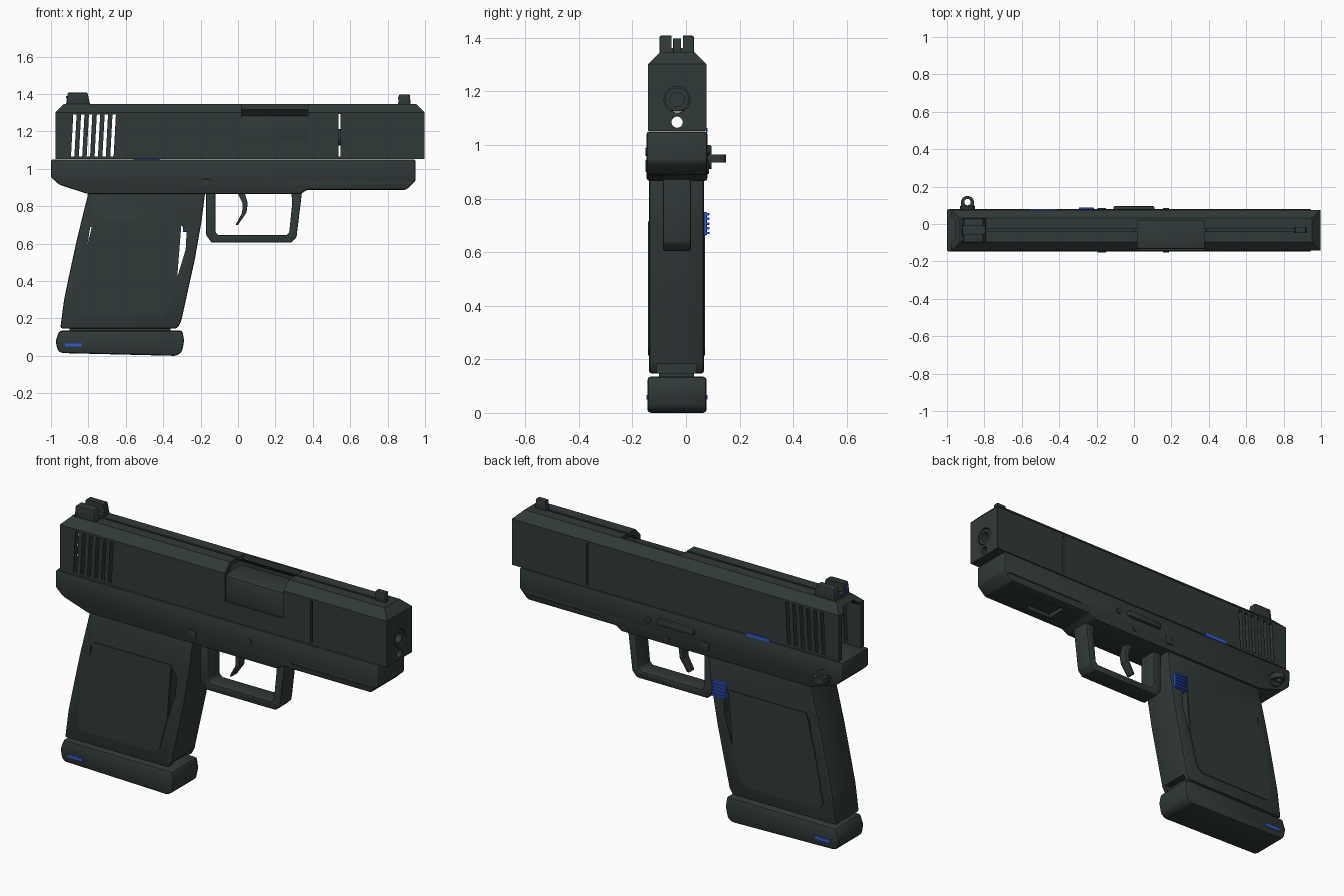
import bpy, bmesh, math
from mathutils import Matrix, Vector

cube = bpy.data.objects.get("Cube")
if cube:
    bpy.data.objects.remove(cube, do_unlink=True)

MID = -0.033  # centre plane of the body across y


def material(name, rgb):
    m = bpy.data.materials.new(name)
    m.use_nodes = True
    m.diffuse_color = (*rgb, 1)
    m.node_tree.nodes["Principled BSDF"].inputs["Base Color"].default_value = (*rgb, 1)
    return m


DARK = material("dark_grey_green", (0.03, 0.041, 0.04))
BLUE = material("blue", (0.03, 0.1, 0.62))


def finish(name, bm, mat):
    bmesh.ops.recalc_face_normals(bm, faces=bm.faces)
    mesh = bpy.data.meshes.new(name)
    bm.to_mesh(mesh)
    bm.free()
    mesh.materials.append(mat)
    ob = bpy.data.objects.new(name, mesh)
    bpy.context.collection.objects.link(ob)
    return ob


def prism(name, pts, y0, y1, bevel=0, mat=DARK, segments=2):
    """Side outline in x, z extruded across y."""
    bm = bmesh.new()
    face = bm.faces.new([bm.verts.new((x, y0, z)) for x, z in pts])
    out = bmesh.ops.extrude_face_region(bm, geom=[face])
    moved = [v for v in out["geom"] if isinstance(v, bmesh.types.BMVert)]
    bmesh.ops.translate(bm, verts=moved, vec=(0, y1 - y0, 0))
    bmesh.ops.recalc_face_normals(bm, faces=bm.faces)
    if bevel:
        bmesh.ops.bevel(bm, geom=bm.edges[:], offset=bevel, segments=segments,
                        profile=0.5, affect='EDGES', clamp_overlap=True)
    return finish(name, bm, mat)


def box(name, x, y, z, bevel=0, mat=DARK):
    pts = [(x[0], z[0]), (x[1], z[0]), (x[1], z[1]), (x[0], z[1])]
    return prism(name, pts, y[0], y[1], bevel, mat)


def chamfer_box(name, x, y, z, size):
    """Box with only its upper edges chamfered."""
    ob = box(name, x, y, z)
    bm = bmesh.new()
    bm.from_mesh(ob.data)
    top = [e for e in bm.edges if all(v.co.z > z[1] - 0.001 for v in e.verts)]
    bmesh.ops.bevel(bm, geom=top, offset=size, segments=1, affect='EDGES')
    bm.to_mesh(ob.data)
    bm.free()
    return ob


def rod(name, start, end, r, sides=24):
    a, b = Vector(start), Vector(end)
    bm = bmesh.new()
    bmesh.ops.create_cone(bm, cap_ends=True, segments=sides, radius1=r, radius2=r, depth=(b - a).length)
    turn = (b - a).to_track_quat('Z', 'Y').to_matrix().to_4x4()
    bmesh.ops.transform(bm, matrix=Matrix.Translation((a + b) / 2) @ turn, verts=bm.verts)
    return finish(name, bm, DARK)


def cut(ob, *cutters):
    for c in cutters:
        mod = ob.modifiers.new("cut", 'BOOLEAN')
        mod.operation = 'DIFFERENCE'
        mod.solver = 'EXACT'
        mod.object = c
        bpy.context.view_layer.objects.active = ob
        bpy.ops.object.modifier_apply(modifier=mod.name)
        bpy.data.objects.remove(c, do_unlink=True)


# Slide: hollow shell, open at the rear
slide = chamfer_box("slide", (-0.975, 0.997), (-0.142, 0.076), (1.052, 1.347), 0.045)
cut(slide, chamfer_box("cavity", (-1.1, 0.93), (-0.116, 0.05), (1.0, 1.322), 0.036))
for i in range(6):
    x = -0.893 + i * 0.042
    cut(slide, prism("slot", [(x, 1.065), (x + 0.018, 1.065), (x + 0.03, 1.29), (x + 0.012, 1.29)], -0.3, 0.3))
cut(slide,
    box("side_slit", (0.537, 0.548), (-0.3, 0.3), (1.065, 1.292)),
    box("top_slit", (-0.79, 0.86), (MID - 0.006, MID + 0.006), (1.3, 1.4)),
    box("port", (0.02, 0.375), (-0.3, 0.02), (1.15, 1.4)),
    rod("muzzle_hole", (0.8, MID, 1.17), (1.1, MID, 1.17), 0.049),
    rod("guide_hole", (0.8, MID, 1.085), (1.1, MID, 1.085), 0.021))

# Barrel and chamber block
barrel = rod("barrel", (0.3, MID, 1.17), (0.992, MID, 1.17), 0.044)
cut(barrel, rod("bore", (0.45, MID, 1.17), (1.1, MID, 1.17), 0.027))
box("chamber", (0.0, 0.39), (-0.134, 0.03), (1.125, 1.285), 0.012)

# Sights
rear = prism("rear_sight", [(-0.92, 1.34), (-0.91, 1.408), (-0.805, 1.408), (-0.79, 1.34)], -0.099, 0.029, 0.006)
cut(rear, box("notch", (-1, -0.7), (MID - 0.021, MID + 0.021), (1.362, 1.5)))
prism("front_sight", [(0.855, 1.34), (0.862, 1.398), (0.918, 1.398), (0.924, 1.34)], MID - 0.015, MID + 0.015, 0.004)
for y in (-0.078, 0.01):
    box("rear_sight_dot", (-0.919, -0.905), (y - 0.007, y + 0.007), (1.375, 1.39), 0, BLUE)
box("front_sight_dot", (0.856, 0.866), (MID - 0.006, MID + 0.006), (1.374, 1.388), 0, BLUE)

# Frame with rail grooves and an underside recess
frame = prism("frame", [(-1, 1.05), (-1, 0.955), (-0.955, 0.915), (-0.805, 0.866), (0.335, 0.866),
                        (0.37, 0.888), (0.9, 0.888), (0.95, 0.936), (0.95, 1.05)], -0.147, 0.08, 0.01)
for y in (-0.15, 0.075):
    cut(frame, box("groove", (0.43, 0.92), (y, y + 0.008), (0.918, 0.932)))
cut(frame, box("recess", (0.5, 0.66), (MID - 0.06, MID + 0.06), (0.8, 0.91)))

# Pins, square catches and slide lock
for y0, y1 in ((-0.152, -0.14), (0.073, 0.086)):
    rod("upper_pin", (0.17, y0, 0.975), (0.17, y1, 0.975), 0.016, 16)
    box("square_catch", (-0.195, -0.15), (y0, y1), (0.9, 0.945), 0.003)
rod("small_pin", (0.06, 0.07, 0.905), (0.06, 0.085, 0.905), 0.013, 16)
box("slide_lock", (-0.11, 0.11), (0.07, 0.096), (0.965, 1.0), 0.009)
box("safety_mark", (-0.56, -0.42), (0.074, 0.081), (1.046, 1.063), 0, BLUE)

# Lanyard loop
rod("loop_base", (-0.89, 0.07, 0.95), (-0.89, 0.095, 0.95), 0.04, 20)
loop = prism("lanyard_loop", [(-0.925, 0.935), (-0.855, 0.935), (-0.855, 0.965), (-0.925, 0.965)], 0.075, 0.115)
end = rod("lanyard_loop_end", (-0.89, 0.115, 0.935), (-0.89, 0.115, 0.965), 0.035)
for part in (loop, end):
    cut(part, rod("eye", (-0.89, 0.117, 0.9), (-0.89, 0.117, 1.0), 0.017))

# Trigger guard and trigger
prism("trigger_guard", [(-0.17, 0.875), (-0.17, 0.645), (-0.14, 0.605), (0.285, 0.605), (0.313, 0.635),
                        (0.342, 0.875), (0.285, 0.875), (0.29, 0.82), (0.274, 0.66), (0.26, 0.645),
                        (-0.105, 0.645), (-0.12, 0.66), (-0.12, 0.875)], -0.086, 0.018, 0.006)
prism("trigger", [(-0.005, 0.875), (0.025, 0.815), (0.022, 0.765), (-0.013, 0.7), (0.0, 0.7),
                  (0.045, 0.765), (0.052, 0.815), (0.035, 0.875)], MID - 0.025, MID + 0.025, 0.004)

# Grip with relief cuts
grip = prism("grip", [(-0.803, 0.88), (-0.803, 0.86), (-0.862, 0.62), (-0.9, 0.444), (-0.93, 0.3), (-0.95, 0.147),
                      (-0.325, 0.147), (-0.305, 0.18), (-0.232, 0.51), (-0.195, 0.72), (-0.175, 0.88)],
             -0.138, 0.067, 0.012)
cut(grip,
    prism("front_relief", [(-0.303, 0.7), (-0.275, 0.66), (-0.28, 0.567), (-0.325, 0.42)], -0.3, 0.3),
    prism("rear_relief", [(-0.79, 0.69), (-0.782, 0.69), (-0.82, 0.5)], -0.3, 0.3),
    box("front_notch", (-0.345, -0.2), (-0.11, 0.04), (0.1, 0.182)))
panel = [(-0.775, 0.715), (-0.305, 0.715), (-0.328, 0.42), (-0.375, 0.24), (-0.41, 0.215),
         (-0.855, 0.215), (-0.875, 0.25), (-0.828, 0.5)]
prism("right_grip_panel", panel, -0.142, -0.135)
prism("left_grip_panel", panel, 0.064, 0.071)

# Magazine and its base
box("magazine_neck", (-0.9, -0.36), (-0.1, 0.03), (0.1, 0.2))
prism("magazine_base", [(-0.955, 0.135), (-0.975, 0.08), (-0.965, 0.03), (-0.945, 0.015), (-0.33, 0.0),
                        (-0.3, 0.02), (-0.288, 0.08), (-0.297, 0.135)], -0.144, 0.077, 0.016)
for y0, y1 in ((-0.147, -0.14), (0.073, 0.08)):
    box("base_mark", (-0.925, -0.835), (y0, y1), (0.05, 0.066), 0, BLUE)

# Ribbed magazine release
box("magazine_release", (-0.295, -0.215), (0.05, 0.078), (0.663, 0.75), 0.003, BLUE)
for i in range(5):
    z = 0.667 + i * 0.0175
    box("release_rib", (-0.295, -0.215), (0.07, 0.087), (z, z + 0.009), 0.002, BLUE)

# Smooth the rounded edges, keep the hard ones
bpy.ops.object.select_all(action='DESELECT')
for ob in bpy.context.collection.objects:
    if ob.type == 'MESH':
        ob.select_set(True)
        bpy.context.view_layer.objects.active = ob
bpy.ops.object.shade_smooth_by_angle(angle=math.radians(30))
